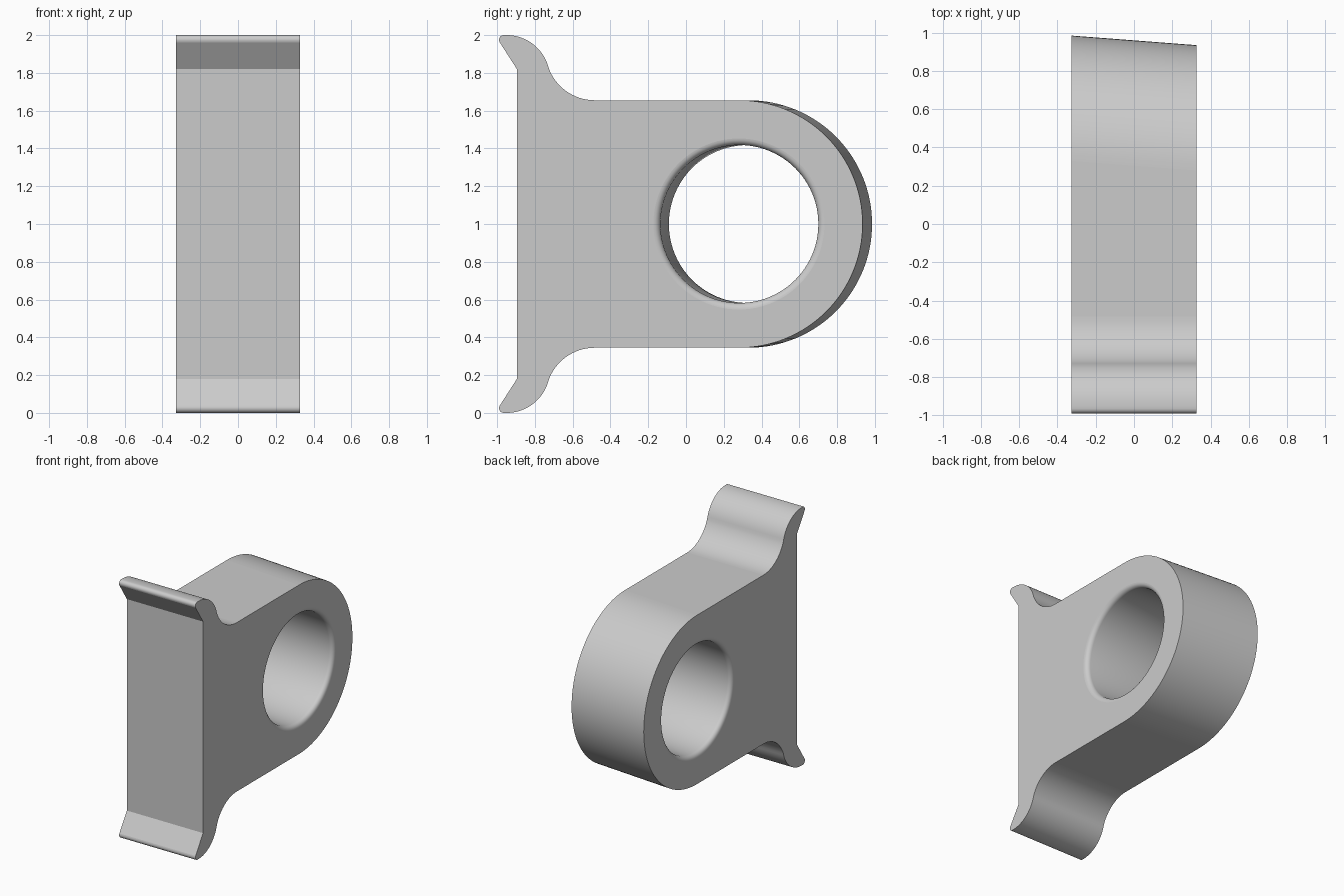
import bpy, bmesh
from math import sin, cos, pi, radians, atan2, degrees

if "Cube" in bpy.data.objects:
    bpy.data.objects.remove(bpy.data.objects["Cube"])

HALF_WIDTH = 0.327
MID_Z = 1.0
BODY_R = 0.655
HOLE_R = 0.418
FILLET = 0.035
AXIS_Y, AXIS_SKEW = 0.305, 0.025    # the bore axis leans slightly in y


def arc(cy, cz, r, start, end, n):
    angles = [radians(start + (end - start) * i / n) for i in range(n + 1)]
    return [(cy + r * cos(a), cz + r * sin(a)) for a in angles]


def axis_y(x):
    return AXIS_Y - AXIS_SKEW * x / HALF_WIDTH


def outline(x):
    """Side outline: upper foot, mirrored lower foot, rounded end."""
    toe, root = (-0.95, 1.77), (-0.483, 1.915)
    join = degrees(atan2(root[1] - toe[1], root[0] - toe[0]))
    upper = [(-0.895, 1.82)]
    upper += arc(-0.965, 1.975, 0.025, 212, 90, 6)
    upper += arc(*toe, 0.23, 90, join, 16)
    upper += arc(*root, 0.26, 180 + join, 270, 16)[1:]
    end = arc(axis_y(x), MID_Z, BODY_R, 90, -90, 64)
    lower = [(y, 2 * MID_Z - z) for y, z in reversed(upper)]
    return upper + end + lower


def hole_rings():
    """Bore rings with a rounded rim on both sides."""
    steps = [radians(90 * i / 6) for i in range(7)]
    side = [(HALF_WIDTH - FILLET * (1 - cos(a)), HOLE_R + FILLET * (1 - sin(a)))
            for a in steps]
    return side + [(-x, r) for x, r in reversed(side)]


def add_loop(bm, x, points):
    return [bm.verts.new((x, y, z)) for y, z in points]


def skin(bm, a, b):
    for i in range(len(a)):
        j = (i + 1) % len(a)
        bm.faces.new((a[i], a[j], b[j], b[i]))


bm = bmesh.new()
outer = [add_loop(bm, x, outline(x)) for x in (HALF_WIDTH, -HALF_WIDTH)]
skin(bm, *outer)
bore = [add_loop(bm, x, arc(axis_y(x), MID_Z, r, 0, 360, 96)[:-1])
        for x, r in hole_rings()]
for a, b in zip(bore, bore[1:]):
    skin(bm, a, b)

# Flat side faces around the bore
for rim, ring in ((outer[0], bore[0]), (outer[1], bore[-1])):
    edges = [bm.edges.get((loop[i - 1], loop[i]))
             for loop in (rim, ring) for i in range(len(loop))]
    bmesh.ops.triangle_fill(bm, edges=edges, use_beauty=True)
bmesh.ops.recalc_face_normals(bm, faces=bm.faces)

mesh = bpy.data.meshes.new("clevis_bracket")
bm.to_mesh(mesh)
bm.free()
bracket = bpy.data.objects.new("clevis_bracket", mesh)
bpy.context.collection.objects.link(bracket)

# Smooth curves, crisp planar faces
bpy.context.view_layer.objects.active = bracket
bracket.select_set(True)
bpy.ops.object.shade_smooth_by_angle(angle=radians(30))
for face in mesh.polygons:
    if abs(face.normal.x) > 0.999 or face.area > 0.065:
        face.use_smooth = False

# Plain grey metal
grey = bpy.data.materials.new("light_grey")
grey.use_nodes = True
colour = (0.6, 0.6, 0.6, 1)
grey.diffuse_color = colour
grey.node_tree.nodes["Principled BSDF"].inputs["Base Color"].default_value = colour
mesh.materials.append(grey)
